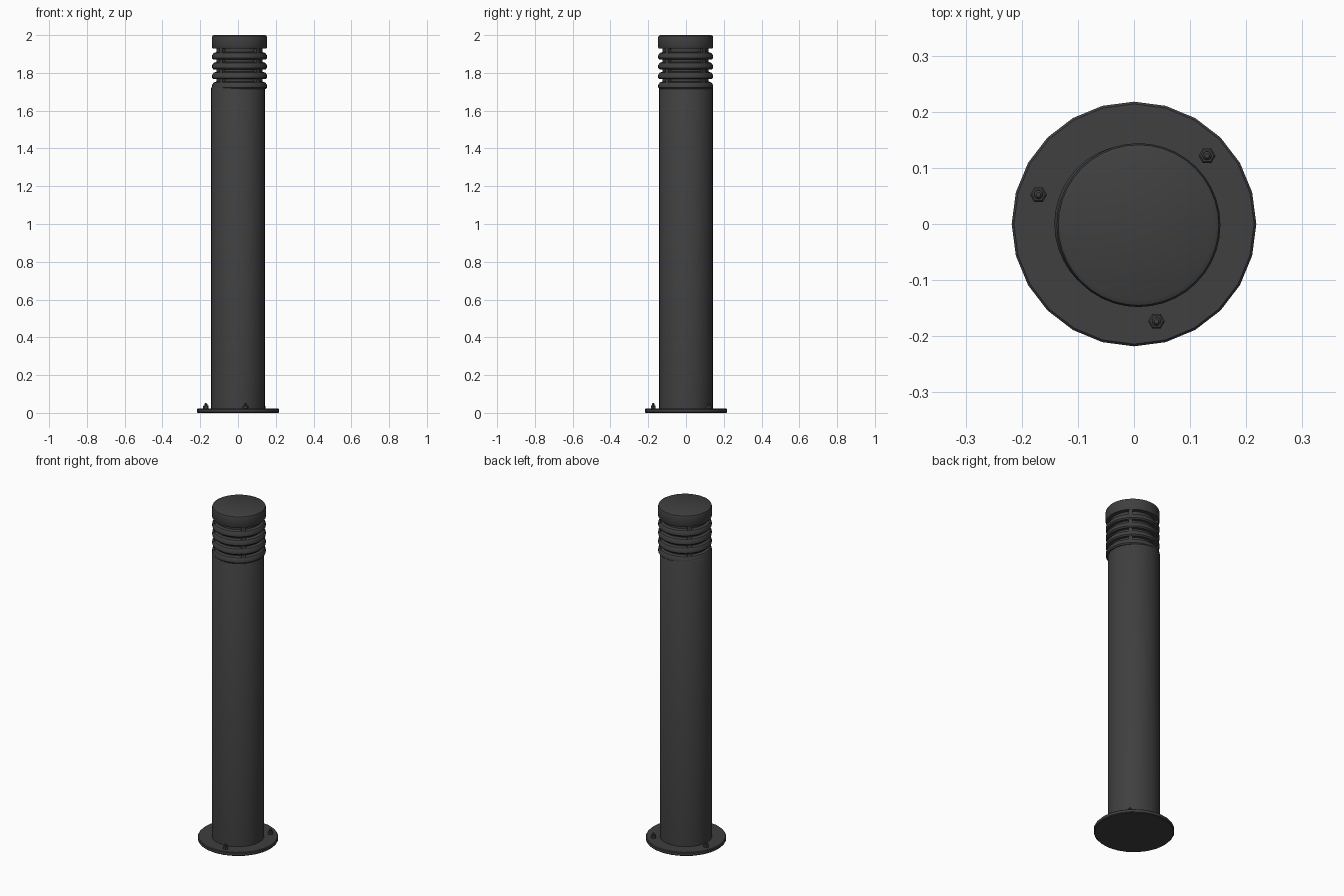
import bpy
import math

cube = bpy.data.objects.get("Cube")
if cube:
    bpy.data.objects.remove(cube, do_unlink=True)

grey = bpy.data.materials.new("dark grey metal")
grey.use_nodes = True
colour = (0.05, 0.05, 0.05, 1)
grey.diffuse_color = colour
grey.node_tree.nodes["Principled BSDF"].inputs["Base Color"].default_value = colour


def lathe(name, profile, centre=(0, 0), sides=40):
    """Spin an (r, z) profile around a vertical axis and close both ends."""
    verts, faces = [], []
    for r, z in profile:
        for i in range(sides):
            a = math.tau * i / sides
            verts.append((r * math.cos(a), r * math.sin(a), z))
    for k in range(len(profile) - 1):
        for i in range(sides):
            j = (i + 1) % sides
            a, b = k * sides, (k + 1) * sides
            faces.append((a + i, a + j, b + j, b + i))
    faces.append(tuple(reversed(range(sides))))
    top = (len(profile) - 1) * sides
    faces.append(tuple(range(top, top + sides)))
    mesh = bpy.data.meshes.new(name)
    mesh.from_pydata(verts, [], faces)
    mesh.materials.append(grey)
    obj = bpy.data.objects.new(name, mesh)
    obj.location = (*centre, 0)
    bpy.context.collection.objects.link(obj)
    bpy.ops.object.select_all(action="DESELECT")
    obj.select_set(True)
    bpy.context.view_layer.objects.active = obj
    bpy.ops.object.shade_smooth_by_angle(angle=math.radians(35))
    return obj


# Base flange and post
lathe("base_plate", [(0.214, 0), (0.218, 0.004), (0.218, 0.018), (0.214, 0.022)], sides=24)
lathe("post", [(0.142, 0.015), (0.142, 1.72), (0.136, 1.73)])

# Lamp head: core, louvre rings and cap
head = (0.008, -0.002)
lathe("lamp_core", [(0.122, 1.70), (0.122, 1.95)], head)
for n in range(4):
    z = 1.715 + n * 0.052
    lathe(f"louvre_ring_{n + 1}",
          [(0.12, z), (0.139, z), (0.145, z + 0.007), (0.145, z + 0.022),
           (0.137, z + 0.034), (0.12, z + 0.04)], head)
lathe("cap", [(0.12, 1.928), (0.143, 1.93), (0.146, 1.936), (0.146, 1.988),
              (0.143, 1.996), (0.135, 2.0)], head)

# Upright ribs joining the louvres
for n in range(4):
    a = math.radians(45 + 90 * n)
    bpy.ops.mesh.primitive_cube_add(
        size=1, location=(head[0] + 0.128 * math.cos(a), head[1] + 0.128 * math.sin(a), 1.83),
        rotation=(0, 0, a))
    rib = bpy.context.object
    rib.name = f"louvre_rib_{n + 1}"
    rib.scale = (0.022, 0.022, 0.22)
    rib.data.materials.append(grey)

# Anchor bolts: hexagonal nut with a domed stud
for n in range(3):
    a = math.radians(43 + 120 * n)
    spot = (0.178 * math.cos(a), 0.178 * math.sin(a))
    lathe(f"bolt_nut_{n + 1}", [(0.015, 0.015), (0.015, 0.036), (0.012, 0.039)], spot, 6)
    lathe(f"bolt_stud_{n + 1}", [(0.008, 0.03), (0.008, 0.047), (0.004, 0.052)], spot, 10)
